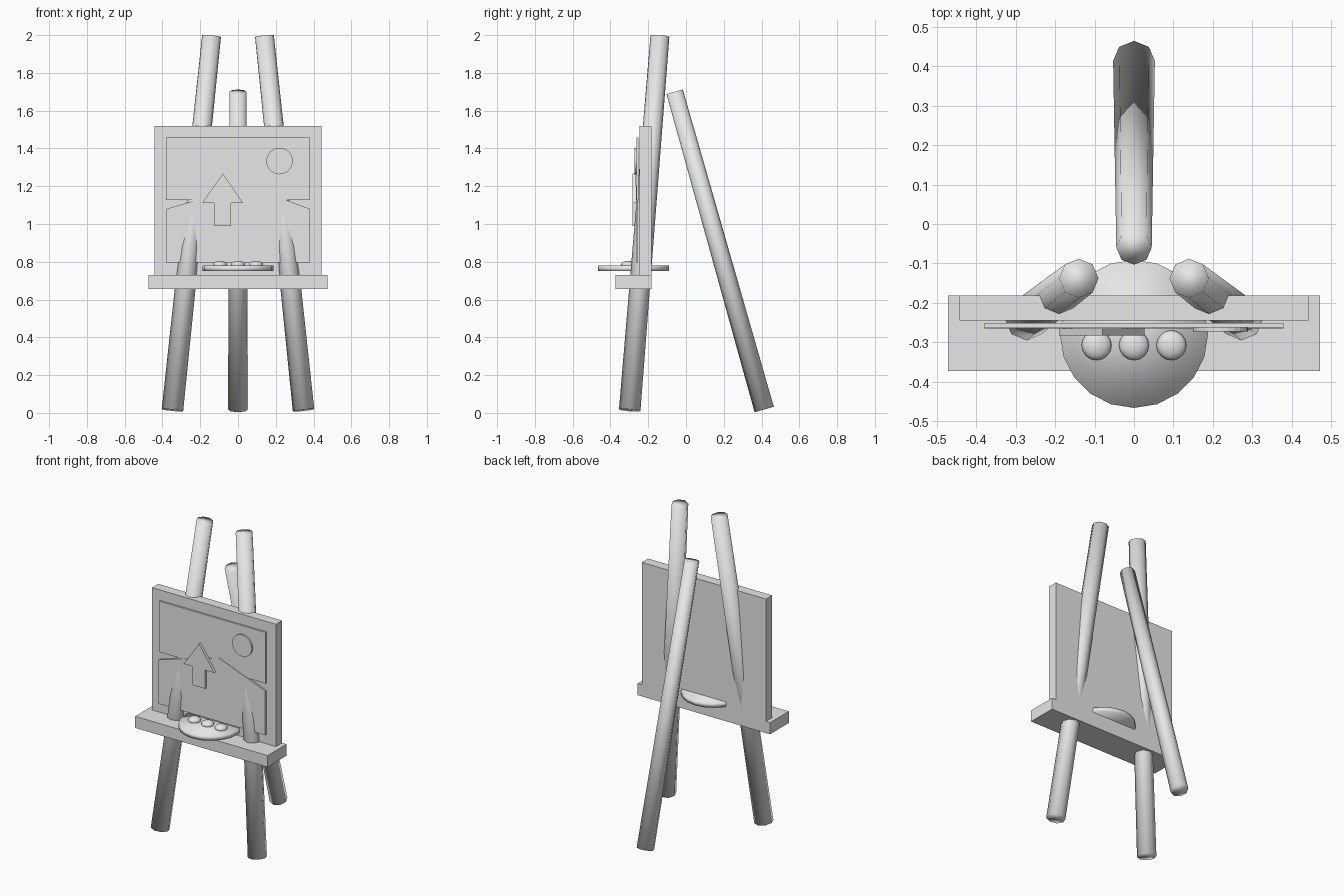
import bpy, bmesh, math
from mathutils import Vector, Matrix

if "Cube" in bpy.data.objects:
    bpy.data.objects.remove(bpy.data.objects["Cube"])

grey = bpy.data.materials.new("light_grey")
grey.diffuse_color = (0.8, 0.8, 0.8, 1)
grey.use_nodes = True
grey.node_tree.nodes["Principled BSDF"].inputs["Base Color"].default_value = grey.diffuse_color


def finish(name, bm, smooth=False):
    bmesh.ops.recalc_face_normals(bm, faces=bm.faces)
    for f in bm.faces:
        f.smooth = smooth
    mesh = bpy.data.meshes.new(name)
    bm.to_mesh(mesh)
    bm.free()
    mesh.materials.append(grey)
    ob = bpy.data.objects.new(name, mesh)
    bpy.context.collection.objects.link(ob)
    return ob


def rod(name, bottom, top, r_bottom, r_top, sides=8):
    """Tapered round bar between two points."""
    a, b = Vector(bottom), Vector(top)
    axis = b - a
    turn = Vector((0, 0, 1)).rotation_difference(axis).to_matrix().to_4x4()
    bm = bmesh.new()
    bmesh.ops.create_cone(bm, cap_ends=True, segments=sides, radius1=r_bottom,
                          radius2=r_top, depth=axis.length,
                          matrix=Matrix.Translation((a + b) / 2) @ turn)
    return finish(name, bm, True)


def box(name, x, y, z):
    bm = bmesh.new()
    bmesh.ops.create_cube(bm, size=1)
    for v in bm.verts:
        v.co = [lo + (c + 0.5) * (hi - lo) for c, (lo, hi) in zip(v.co, (x, y, z))]
    return finish(name, bm)


def plate(name, outline, y_front, y_back):
    """Flat cut-out standing in the xz plane."""
    bm = bmesh.new()
    face = bm.faces.new([bm.verts.new((x, y_front, z)) for x, z in outline])
    new = bmesh.ops.extrude_face_region(bm, geom=[face])["geom"]
    bmesh.ops.translate(bm, vec=(0, y_back - y_front, 0),
                        verts=[g for g in new if isinstance(g, bmesh.types.BMVert)])
    return finish(name, bm)


# Legs
for side, s in (("left", -1), ("right", 1)):
    rod(side + "_front_leg", (s * 0.347, -0.298, 0.014), (s * 0.14, -0.138, 1.995), 0.057, 0.05)
rod("back_leg", (0, 0.414, 0.018), (0, -0.06, 1.70), 0.053, 0.045)

# Board and ledge
box("board", (-0.443, 0.443), (-0.245, -0.182), (0.72, 1.52))
box("ledge", (-0.473, 0.473), (-0.373, -0.182), (0.655, 0.73))

# Painted scene
plate("sky", [(-0.38, 1.128), (0.38, 1.128), (0.38, 1.457), (-0.38, 1.457)], -0.263, -0.251)
plate("hill", [(-0.38, 0.795), (0.38, 0.795), (0.38, 1.08), (0.05, 1.205), (-0.38, 1.08)],
      -0.266, -0.254)
plate("sun", [(0.22 + 0.07 * math.cos(i * math.tau / 24), 1.333 + 0.07 * math.sin(i * math.tau / 24))
              for i in range(24)], -0.273, -0.262)
plate("tree", [(-0.127, 0.99), (-0.037, 0.99), (-0.037, 1.11), (0.027, 1.11),
               (-0.08, 1.268), (-0.19, 1.11), (-0.127, 1.11)], -0.283, -0.265)

# Palette with three paint blobs
rod("palette", (0, -0.279, 0.75), (0, -0.279, 0.779), 0.188, 0.188, 20)
for i, x in enumerate((-0.095, 0, 0.095)):
    bm = bmesh.new()
    bmesh.ops.create_uvsphere(bm, u_segments=16, v_segments=10, radius=1,
                              matrix=Matrix.Translation((x, -0.308, 0.784))
                              @ Matrix.Diagonal((0.038, 0.038, 0.021, 1)))
    finish("paint_blob_%d" % (i + 1), bm, True)
